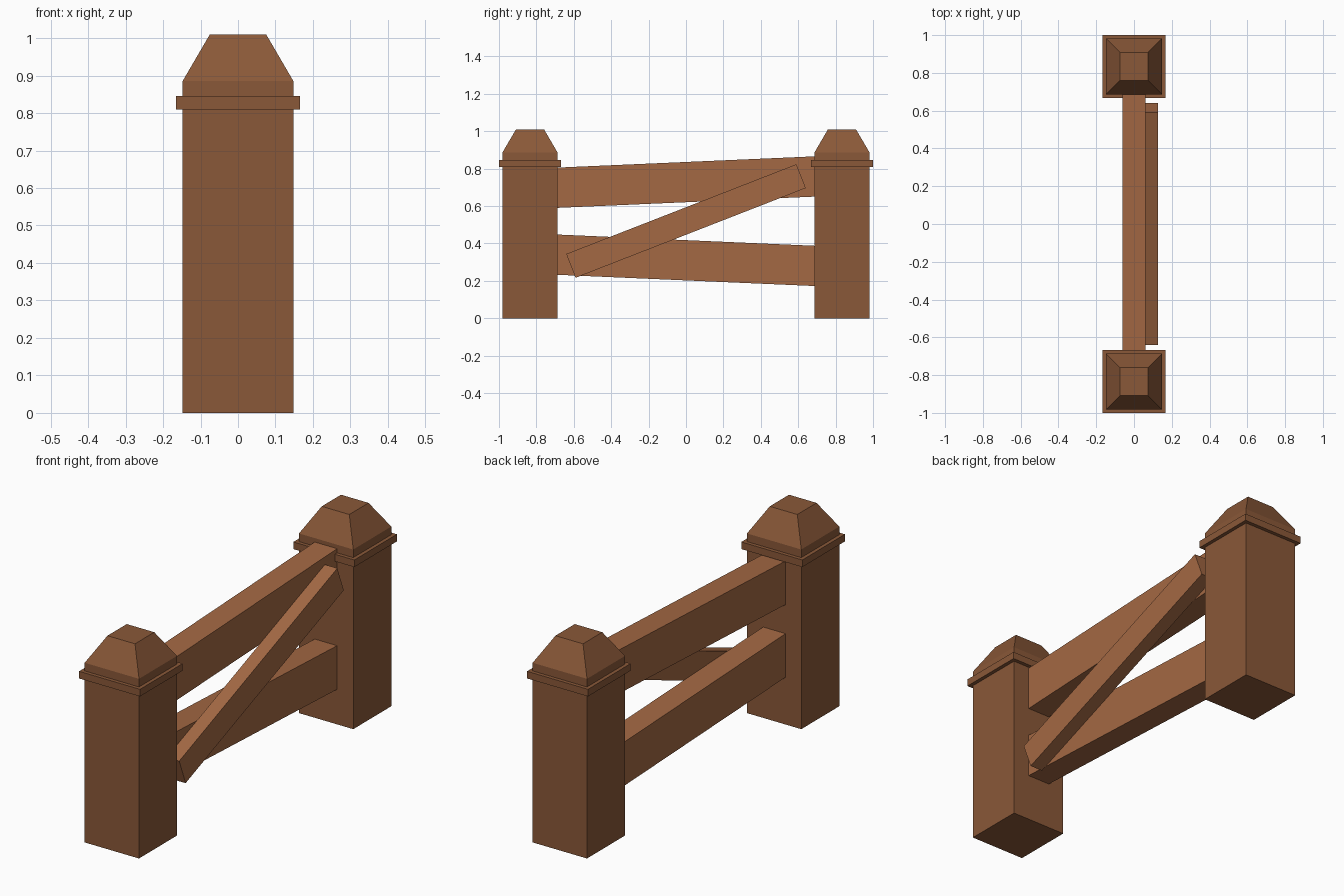
import bpy, bmesh, math
from mathutils import Matrix

if "Cube" in bpy.data.objects:
    bpy.data.objects.remove(bpy.data.objects["Cube"])


def material(name, color):
    m = bpy.data.materials.new(name)
    m.diffuse_color = (*color, 1)
    m.use_nodes = True
    m.node_tree.nodes["Principled BSDF"].inputs["Base Color"].default_value = m.diffuse_color
    return m


post_wood = material("post_wood", (0.254, 0.098, 0.04))
rail_wood = material("rail_wood", (0.37, 0.14, 0.057))


def add_object(name, bm, mat):
    bmesh.ops.recalc_face_normals(bm, faces=bm.faces)
    mesh = bpy.data.meshes.new(name)
    bm.to_mesh(mesh)
    bm.free()
    mesh.materials.append(mat)
    ob = bpy.data.objects.new(name, mesh)
    bpy.context.collection.objects.link(ob)
    return ob


def square_stack(name, profile, y, mat):
    """Square column from (half width, height) pairs, capped at both ends."""
    bm = bmesh.new()
    rings = [[bm.verts.new((sx * h, y + sy * h, z))
              for sx, sy in ((-1, -1), (1, -1), (1, 1), (-1, 1))]
             for h, z in profile]
    for a, b in zip(rings, rings[1:]):
        for i in range(4):
            j = (i + 1) % 4
            bm.faces.new((a[i], a[j], b[j], b[i]))
    bm.faces.new(rings[0])
    bm.faces.new(rings[-1])
    return add_object(name, bm, mat)


def beam(name, x, z, size, tilt):
    """Box running along y, tilted up towards +y by tilt degrees."""
    bm = bmesh.new()
    bmesh.ops.create_cube(bm, size=1, matrix=Matrix.Diagonal((*size, 1)))
    ob = add_object(name, bm, rail_wood)
    ob.location = (x, 0, z)
    ob.rotation_euler.x = math.radians(tilt)
    return ob


# Posts with a projecting collar and a tapered cap
post_profile = [(0.148, 0), (0.148, 0.81), (0.166, 0.81), (0.166, 0.845),
                (0.148, 0.845), (0.148, 0.885), (0.075, 1.01)]
for name, y in (("front_post", -0.834), ("back_post", 0.834)):
    square_stack(name, post_profile, y, post_wood)

# Two gently tilted rails, ends set just inside the posts
beam("upper_rail", -0.001, 0.728, (0.122, 1.39, 0.215), 2.5)
beam("lower_rail", -0.001, 0.31, (0.122, 1.39, 0.215), -2.5)

# Diagonal brace on the right face of the rails
beam("diagonal_brace", 0.094, 0.52, (0.068, 1.321, 0.137), 21.3)
